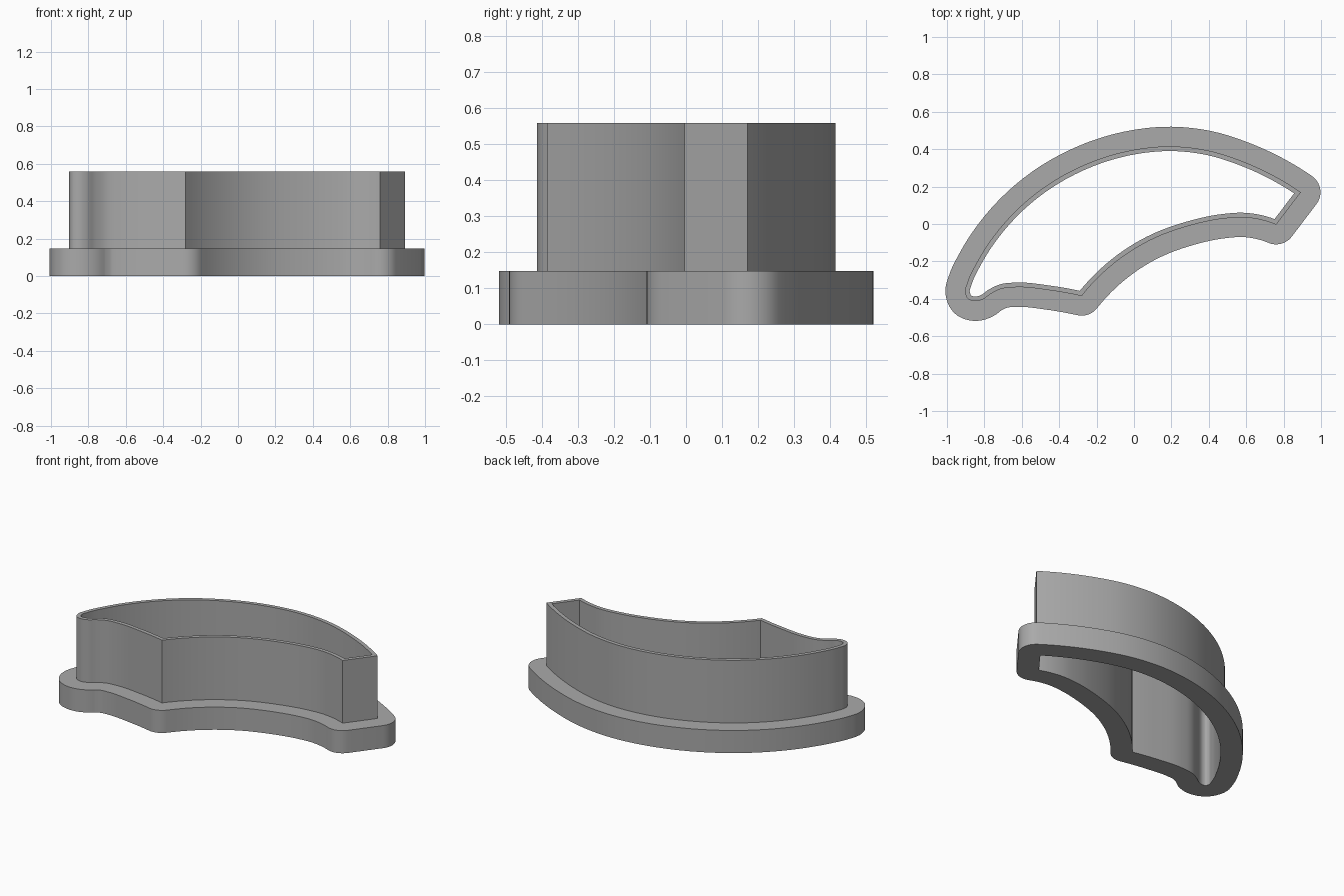
import bpy
import bmesh
import math
from mathutils import Vector
from mathutils.geometry import interpolate_bezier

cube = bpy.data.objects.get("Cube")
if cube:
    bpy.data.objects.remove(cube)

FLANGE, WALL = 0.105, 0.025
FLANGE_TOP, RIM = 0.148, 0.558

# Outer wall outline, counter-clockwise: smooth sections meeting at sharp corners
TIP, HEEL, NOTCH = (0.892, 0.17), (0.76, -0.004), (-0.28, -0.385)
back_and_left = [TIP, (0.74, 0.262), (0.58, 0.335), (0.4, 0.392), (0.2, 0.415),
                 (0, 0.397), (-0.22, 0.335), (-0.53, 0.16), (-0.75, -0.065),
                 (-0.84, -0.205), (-0.89, -0.31), (-0.903, -0.365), (-0.888, -0.4),
                 (-0.85, -0.413), (-0.81, -0.404), (-0.765, -0.373),
                 (-0.71, -0.347), (-0.63, -0.338), (-0.46, -0.353), NOTCH]
front = [NOTCH, (-0.1, -0.205), (0.08, -0.09), (0.3, -0.008), (0.48, 0.029),
         (0.59, 0.035), (0.68, 0.022), HEEL]
sections = [back_and_left, front, [HEEL, TIP]]


def smooth_path(points, steps=6):
    """Curve through the points, leaving out the last one."""
    pts = [Vector(p) for p in points]
    if len(pts) == 2:
        return pts[:1]
    tangents = []
    for a, b, c in zip(pts, pts[1:], pts[2:]):
        u, v = b - a, c - b
        tangents.append((u * v.length / u.length + v * u.length / v.length)
                        / (u.length + v.length))
    first, last = pts[1] - pts[0], pts[-1] - pts[-2]
    tangents.insert(0, 2 * first / first.length - tangents[0])
    tangents.append(2 * last / last.length - tangents[-1])
    path = []
    for a, b, s, t in zip(pts, pts[1:], tangents, tangents[1:]):
        d = (b - a).length / 3
        path += interpolate_bezier(a, a + s * d, b - t * d, b, steps + 1)[:-1]
    return [p.to_2d() for p in path]


outline = [p for section in sections for p in smooth_path(section)]


def normal(a, b):
    d = (b - a).normalized()
    return Vector((d.y, -d.x))


def offset_outline(distance, arc_steps=10):
    """Offset with rounded corners outward and mitred corners inward."""
    result = []
    for i, p in enumerate(outline):
        n1 = normal(outline[i - 1], p)
        n2 = normal(p, outline[(i + 1) % len(outline)])
        miter = (n1 + n2) / (1 + n1.dot(n2))
        turn = n1.angle_signed(n2)
        if abs(turn) < math.radians(30):
            result.append(p + miter * distance)
            continue
        for k in range(arc_steps + 1):
            n = n1.slerp(n2, k / arc_steps)
            result.append(p + (n if distance > 0 else miter) * distance)
    return result


# Cutter: a stepped cross-section carried round the outline
section_profile = [(FLANGE, 0), (FLANGE, FLANGE_TOP), (0, FLANGE_TOP),
                   (0, RIM), (-WALL, RIM), (-WALL, 0)]
bm = bmesh.new()
rings = [[bm.verts.new((p.x, p.y, z)) for p in offset_outline(d)]
         for d, z in section_profile]
for j, ring in enumerate(rings):
    upper = rings[(j + 1) % len(rings)]
    for i in range(len(ring)):
        k = (i + 1) % len(ring)
        bm.faces.new((ring[i], ring[k], upper[k], upper[i]))
bmesh.ops.remove_doubles(bm, verts=bm.verts, dist=0.0001)
bmesh.ops.recalc_face_normals(bm, faces=bm.faces)
mesh = bpy.data.meshes.new("flanged_cutter")
bm.to_mesh(mesh)
bm.free()
cutter = bpy.data.objects.new("flanged_cutter", mesh)
bpy.context.collection.objects.link(cutter)

# Plain grey material
grey = bpy.data.materials.new("plain_grey")
grey.use_nodes = True
colour = (0.4, 0.4, 0.4, 1)
grey.diffuse_color = colour
grey.node_tree.nodes["Principled BSDF"].inputs["Base Color"].default_value = colour
mesh.materials.append(grey)

# Smooth curved sides, crisp corners
bpy.ops.object.select_all(action="DESELECT")
cutter.select_set(True)
bpy.context.view_layer.objects.active = cutter
bpy.ops.object.shade_smooth_by_angle(angle=math.radians(30))
